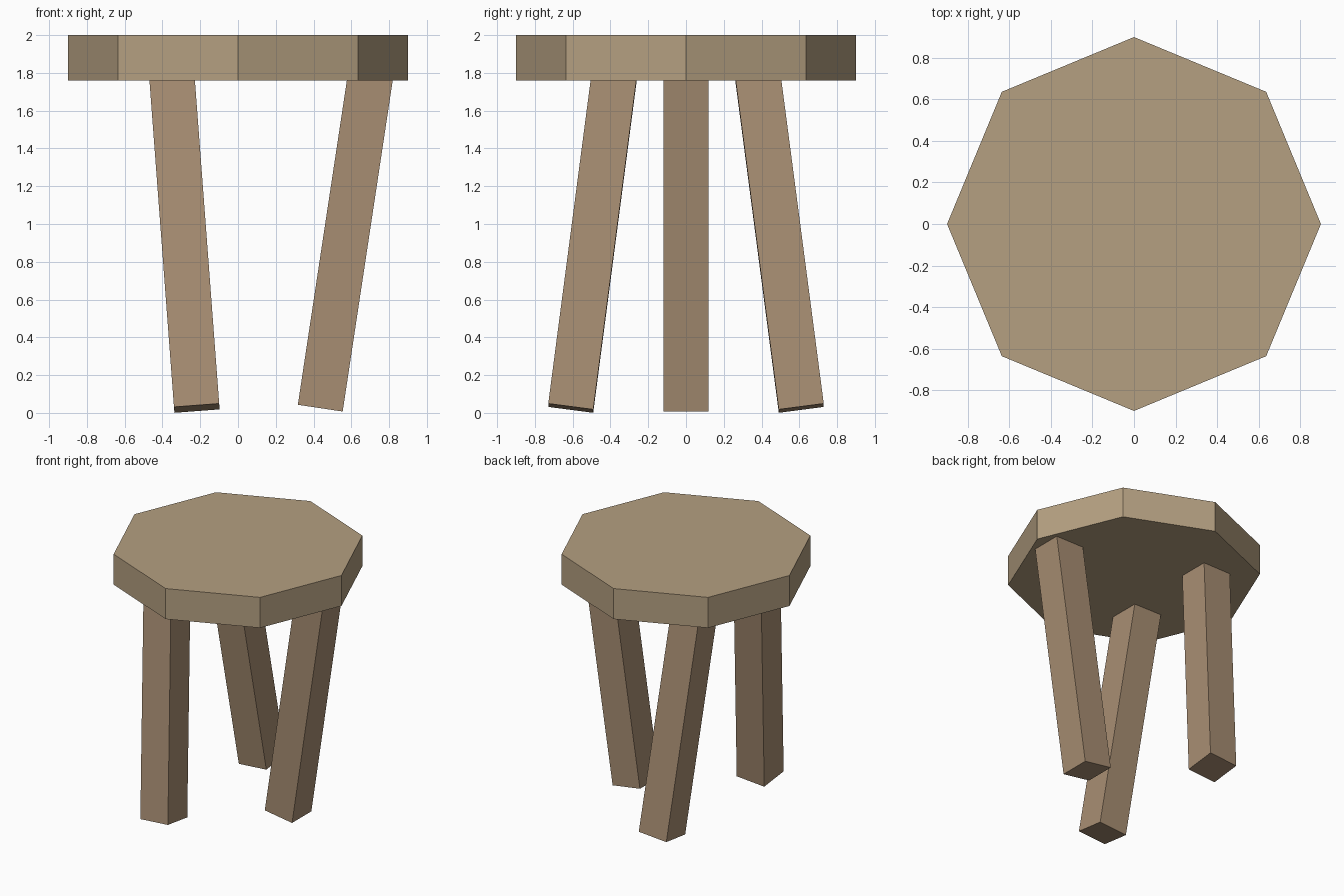
import bpy
from math import sin, cos, radians

if "Cube" in bpy.data.objects:
    bpy.data.objects.remove(bpy.data.objects["Cube"])


def material(name, rgb):
    m = bpy.data.materials.new(name)
    m.diffuse_color = (*rgb, 1)
    m.use_nodes = True
    m.node_tree.nodes["Principled BSDF"].inputs["Base Color"].default_value = m.diffuse_color
    return m


seat_wood = material("seat_wood", (0.46, 0.35, 0.22))
leg_wood = material("leg_wood", (0.39, 0.27, 0.17))

# Octagonal seat with a corner on each axis
bpy.ops.mesh.primitive_cylinder_add(vertices=8, radius=0.9, depth=0.24, location=(0, 0, 1.88))
seat = bpy.context.object
seat.name = "seat"
seat.data.materials.append(seat_wood)

# Three tilted square legs spaced evenly around the seat, tops sunk into it
TILT = 0.15
for i, name in enumerate(("right_leg", "back_leg", "front_leg")):
    a = radians(120 * i)
    bpy.ops.mesh.primitive_cube_add(
        size=1,
        location=(0.57 * cos(a), 0.57 * sin(a), 0.915),
        rotation=(TILT * sin(a), TILT * cos(a), 0))
    leg = bpy.context.object
    leg.name = name
    leg.scale = (0.24, 0.24, 1.8)
    leg.data.materials.append(leg_wood)
